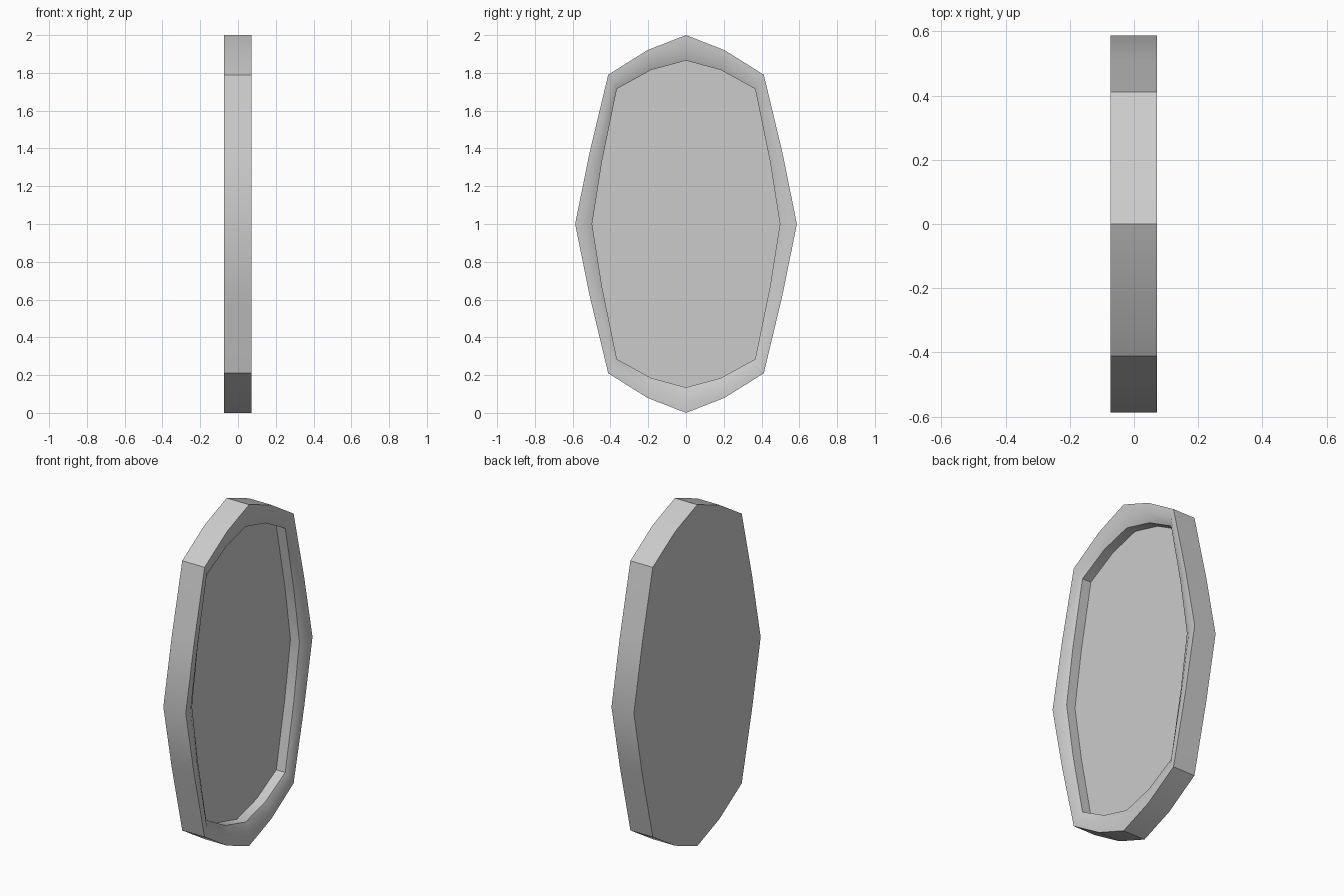
import bpy, bmesh

if "Cube" in bpy.data.objects:
    bpy.data.objects.remove(bpy.data.objects["Cube"])

# Quarter outlines (y, z above centre), from top to side
OUTER = [(0, 1.0), (0.205, 0.92), (0.412, 0.79), (0.51, 0.38), (0.587, 0)]
INNER = [(0, 0.865), (0.185, 0.815), (0.366, 0.715), (0.445, 0.33), (0.497, 0)]
MIDDLE = [((a + c) / 2, (b + d) / 2) for (a, b), (c, d) in zip(OUTER, INNER)]
MIDDLE[0] = (0, 0.93)
BACK, FRONT, LIP, GLASS = -0.073, 0.072, 0.05, -0.008


def loop(quarter):
    """Mirror a quarter outline into a closed symmetric loop."""
    right = quarter + [(y, -z) for y, z in reversed(quarter[:-1])]
    return right + [(-y, z) for y, z in reversed(right[1:-1])]


def build(name, rings, cap_first=False, cap_last=False):
    bm = bmesh.new()
    vs = [[bm.verts.new((x, y, z + 1)) for y, z in loop(q)] for q, x in rings]
    n = len(vs[0])
    for a, b in zip(vs, vs[1:]):
        for i in range(n):
            j = (i + 1) % n
            bm.faces.new((a[i], a[j], b[j], b[i]))
    if cap_first:
        bm.faces.new(list(reversed(vs[0])))
    if cap_last:
        bm.faces.new(vs[-1])
    bmesh.ops.recalc_face_normals(bm, faces=bm.faces)
    mesh = bpy.data.meshes.new(name)
    bm.to_mesh(mesh)
    bm.free()
    obj = bpy.data.objects.new(name, mesh)
    bpy.context.collection.objects.link(obj)
    bpy.ops.object.select_all(action='DESELECT')
    obj.select_set(True)
    bpy.context.view_layer.objects.active = obj
    bpy.ops.object.shade_smooth_by_angle(angle=0.6)
    return obj


# Frame: closed back, outer wall, flat rim, sloped lip, straight recess wall
build("mirror_frame", [(OUTER, BACK), (OUTER, FRONT), (MIDDLE, FRONT),
                       (INNER, LIP), (INNER, GLASS - 0.01)],
      cap_first=True, cap_last=True)

# Recessed mirror pane
build("mirror_glass", [(INNER, GLASS - 0.01), (INNER, GLASS)],
      cap_first=True, cap_last=True)
